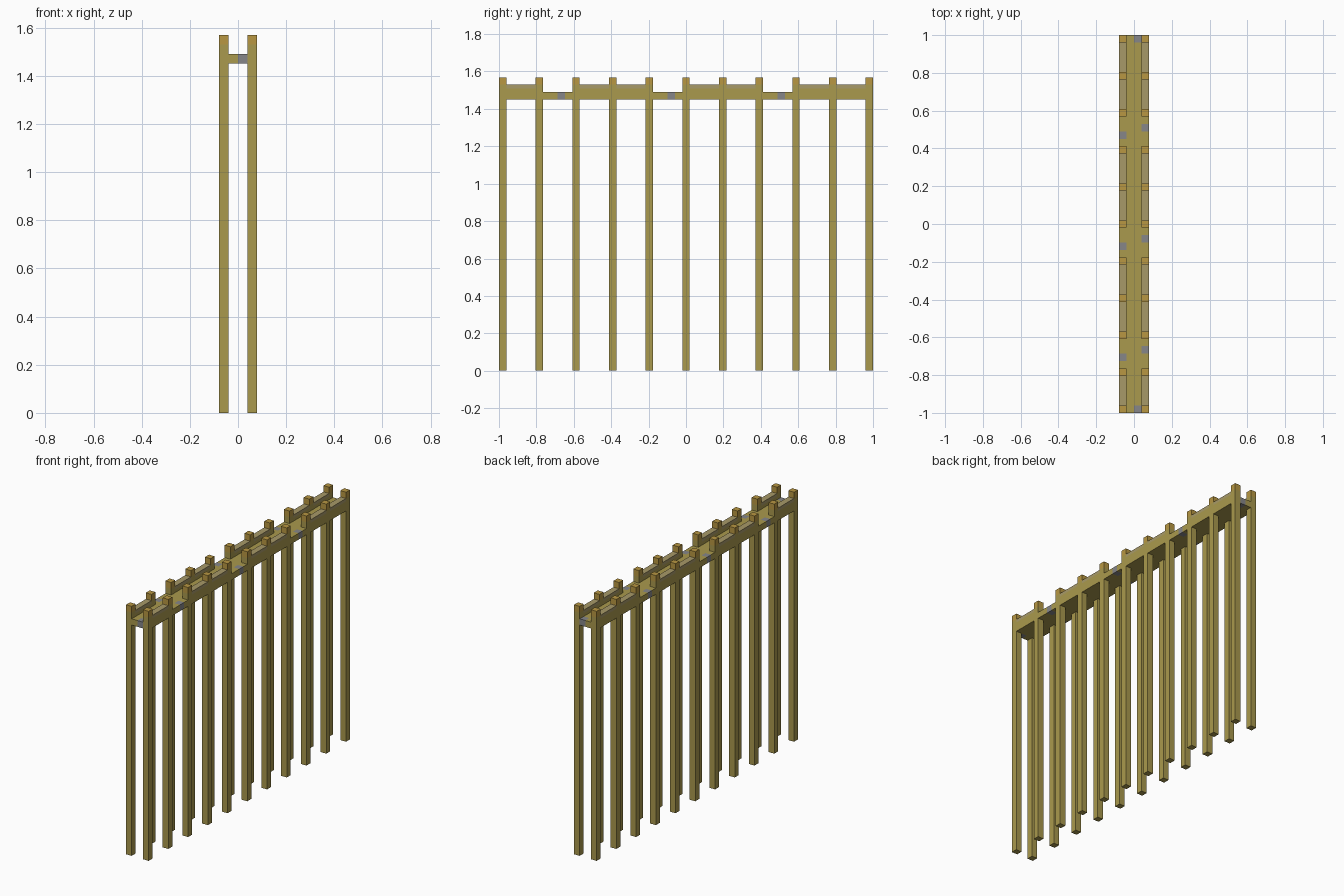
import bpy
import bmesh
from mathutils import Vector

cube = bpy.data.objects.get("Cube")
if cube:
    bpy.data.objects.remove(cube)

U = 2 / 51                     # one module; the pier is 4 x 51 x 40 modules
ORIGIN = Vector((-2, -25.5, 0))
BAYS = 10
GAP_BAYS = (1, 4, 7)           # bays left open, without side rails


def material(name, rgb):
    m = bpy.data.materials.new(name)
    m.use_nodes = True
    m.diffuse_color = (*rgb, 1)
    m.node_tree.nodes["Principled BSDF"].inputs["Base Color"].default_value = (*rgb, 1)
    return m


wood = material("olive wood", (0.40, 0.32, 0.075))
cap_wood = material("golden wood", (0.48, 0.31, 0.055))
rail_wood = material("weathered wood", (0.39, 0.32, 0.14))
stone = material("grey patch", (0.24, 0.24, 0.25))


def block(name, lo, hi, mats, cuts=(), rule=None):
    """Box in modules, sliced at (axis, position) cuts; rule picks a material."""
    lo, hi = Vector(lo), Vector(hi)
    bm = bmesh.new()
    bmesh.ops.create_cube(bm, size=1)
    for v in bm.verts:
        v.co = Vector(((c + 0.5) * (b - a) + a for c, a, b in zip(v.co, lo, hi)))
    for axis, pos in cuts:
        point, normal = Vector(), Vector()
        point[axis], normal[axis] = pos, 1
        bmesh.ops.bisect_plane(bm, geom=bm.verts[:] + bm.edges[:] + bm.faces[:],
                               plane_co=point, plane_no=normal)
    if rule:
        for f in bm.faces:
            f.material_index = rule(f.calc_center_median())
    for v in bm.verts:
        v.co = (v.co + ORIGIN) * U
    mesh = bpy.data.meshes.new(name)
    bm.to_mesh(mesh)
    bm.free()
    for m in mats:
        mesh.materials.append(m)
    obj = bpy.data.objects.new(name, mesh)
    bpy.context.collection.objects.link(obj)
    return obj


# Deck with single grey patches at the ends and in the open bays
patches = {(2, 0), (2, 50)}
for bay in GAP_BAYS:
    patches |= {(0, bay * 5 + 2), (3, bay * 5 + 3)}
rows = {y for _, row in patches for y in (row, row + 1)} - {0, 51}
deck_cuts = [(0, x) for x in (1, 2, 3)] + [(1, y) for y in sorted(rows)]
block("deck", (0, 0, 37), (4, 51, 38), (wood, stone), deck_cuts,
      lambda c: int((min(int(c.x), 3), min(int(c.y), 50)) in patches))

# Posts and rails along both sides
for side, x in (("right", 0), ("left", 3)):
    for i in range(BAYS + 1):
        y = i * 5
        block(f"{side}_post_{i + 1}", (x, y, 0), (x + 1, y + 1, 40),
              (wood, cap_wood), [(2, 39)], lambda c: int(c.z > 39))
    for bay in range(BAYS):
        if bay in GAP_BAYS:
            continue
        y = bay * 5
        block(f"{side}_rail_{bay + 1}", (x, y + 1, 38), (x + 1, y + 5, 39),
              (wood, rail_wood), [(2, 38.5)], lambda c: int(c.z > 38.5))
